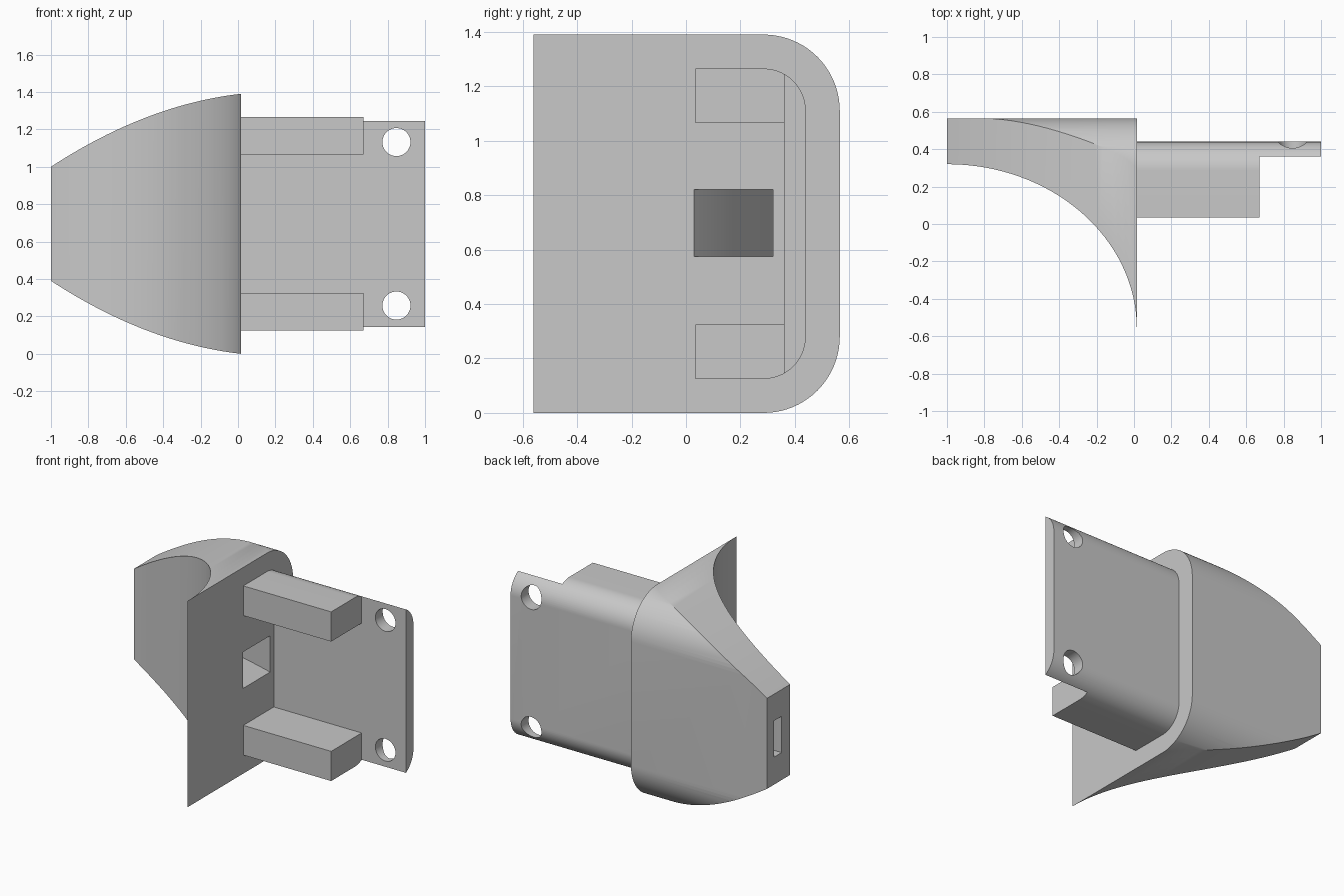
import bpy, bmesh
from math import sin, cos, pi

if "Cube" in bpy.data.objects:
    bpy.data.objects.remove(bpy.data.objects["Cube"])

grey = bpy.data.materials.new("plain grey")
grey.use_nodes = True
grey.diffuse_color = (0.58, 0.58, 0.58, 1)
grey.node_tree.nodes["Principled BSDF"].inputs["Base Color"].default_value = (0.58, 0.58, 0.58, 1)

MID = 0.695          # height of the mirror plane
TIP, WALL = -1.0, 0.015   # x range of the nose
LENGTH = WALL - TIP


def prism(name, points, axis, lo, hi):
    """Extrude a 2D outline along one axis."""
    place = {"x": lambda a, b, d: (d, a, b),
             "y": lambda a, b, d: (a, d, b),
             "z": lambda a, b, d: (a, b, d)}[axis]
    bm = bmesh.new()
    rings = [[bm.verts.new(place(a, b, d)) for a, b in points] for d in (lo, hi)]
    for ring in rings:
        bm.faces.new(ring)
    n = len(points)
    for i in range(n):
        j = (i + 1) % n
        bm.faces.new((rings[0][i], rings[0][j], rings[1][j], rings[1][i]))
    bmesh.ops.recalc_face_normals(bm, faces=bm.faces)
    mesh = bpy.data.meshes.new(name)
    bm.to_mesh(mesh)
    bm.free()
    mesh.materials.append(grey)
    ob = bpy.data.objects.new(name, mesh)
    bpy.context.collection.objects.link(ob)
    return ob


def combine(ob, steps):
    """Apply a list of (operation, helper) booleans and drop the helpers."""
    for operation, helper in steps:
        mod = ob.modifiers.new("cut", "BOOLEAN")
        mod.operation, mod.object, mod.solver = operation, helper, "EXACT"
    graph = bpy.context.evaluated_depsgraph_get()
    graph.update()
    mesh = bpy.data.meshes.new_from_object(ob.evaluated_get(graph))
    ob.modifiers.clear()
    ob.data = mesh
    for _, helper in steps:
        bpy.data.objects.remove(helper)


def smooth(ob):
    bpy.ops.object.select_all(action="DESELECT")
    ob.select_set(True)
    bpy.context.view_layer.objects.active = ob
    bpy.ops.object.shade_smooth_by_angle(angle=pi / 6)


def rounded_back(front, back, half, radius, steps=20):
    """Outline in y, z: square at the front, both back corners rounded."""
    upper = []
    for i in range(steps + 1):
        a = pi / 2 * i / steps
        upper.append((back - radius + radius * cos(a), half - radius + radius * sin(a)))
    upper.append((front, half))
    return [(y, MID - z) for y, z in reversed(upper)] + [(y, MID + z) for y, z in upper]


# Nose: scooped plan, cut to the tapered elevation and the rounded section
scoop = []
for i in range(33):
    a = pi / 2 * i / 32
    scoop.append((TIP + LENGTH * sin(a), 0.32 - 0.88 * (1 - cos(a))))
nose = prism("nose", scoop + [(WALL, 0.7), (TIP, 0.7)], "z", -0.2, 1.6)

taper = []
for i in range(31):
    t = -0.1 + 1.2 * i / 30
    taper.append((TIP + LENGTH * t, 0.305 + 0.39 * (1.7 * t - 0.7 * t * t)))
outline = [(x, MID + h) for x, h in taper] + [(x, MID - h) for x, h in reversed(taper)]
taper_cut = prism("taper_cut", outline, "y", -1, 1)
section_cut = prism("section_cut", rounded_back(-0.8, 0.565, MID, 0.28), "x", -1.3, 0.3)

# Curved channel running through the nose
near, far = [], []
for i in range(21):
    t = -0.02 + 1.04 * i / 20
    bend = 2 * t - t * t
    x = WALL - LENGTH * t
    near.append((x, 0.03 + 0.38 * bend))
    far.append((x, 0.32 + 0.17 * bend))
channel_cut = prism("channel_cut", near + far[::-1], "z", 0.575, 0.82)
combine(nose, [("INTERSECT", taper_cut), ("INTERSECT", section_cut),
               ("DIFFERENCE", channel_cut)])
smooth(nose)

# Mounting plate with two rails, rails ending short of the plate
plate_outline = rounded_back(0.035, 0.44, 0.57, 0.155)
plate_outline += [(0.035, 1.065), (0.36, 1.065), (0.36, 0.325), (0.035, 0.325)]
plate = prism("mounting_plate", plate_outline, "x", 0.0, 1.0)
steps = [("DIFFERENCE", prism("rail_cut", [(0.67, -0.2), (1.2, -0.2), (1.2, 0.36), (0.67, 0.36)],
                              "z", -0.2, 1.6))]

# Screw holes
for side in (-1, 1):
    circle = [(0.847 + 0.075 * cos(2 * pi * i / 40),
               MID + side * 0.437 + 0.075 * sin(2 * pi * i / 40)) for i in range(40)]
    steps.append(("DIFFERENCE", prism("hole_cut", circle, "y", 0.2, 0.7)))
combine(plate, steps)
smooth(plate)
